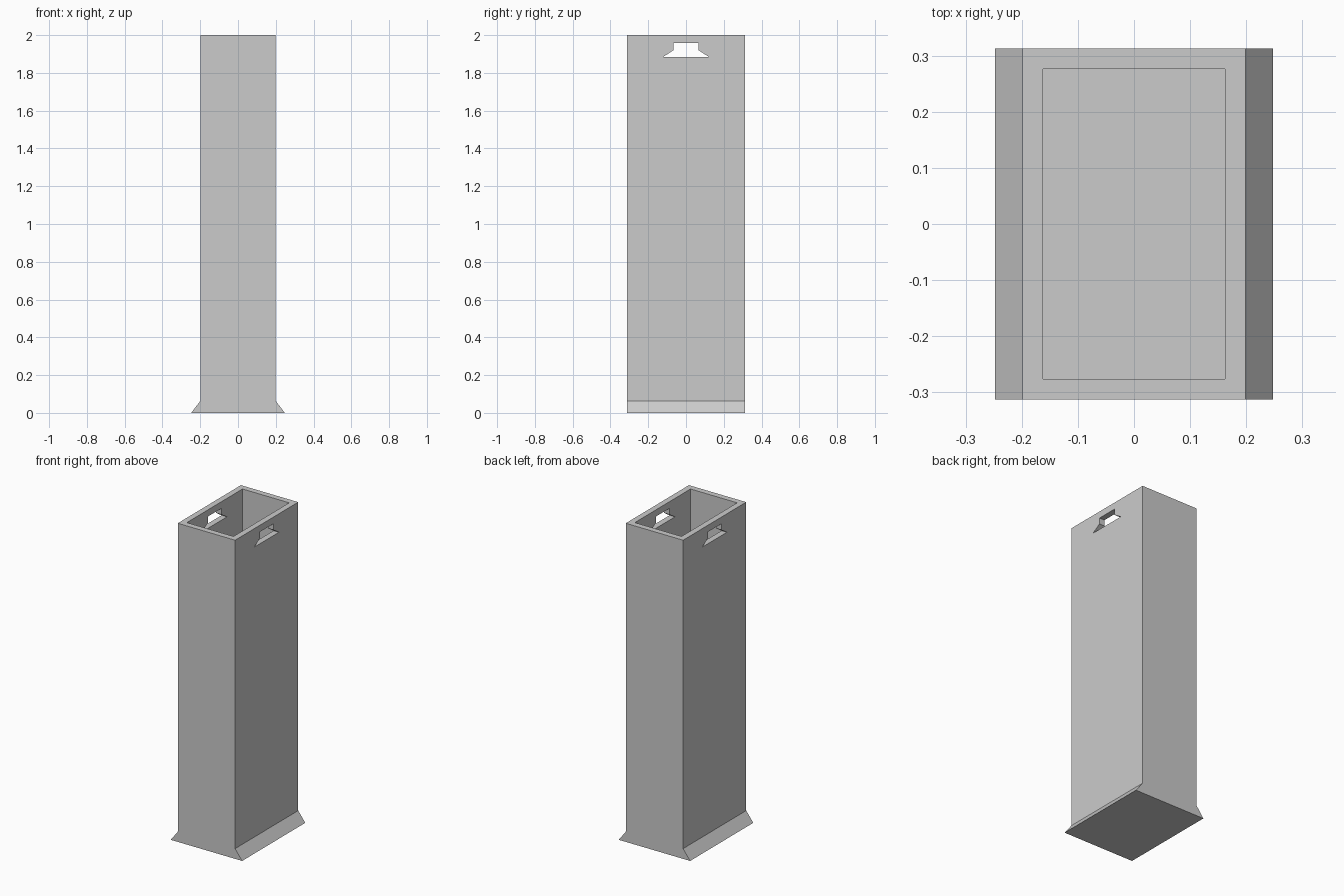
import bpy
import bmesh
from mathutils import Vector

cube = bpy.data.objects.get("Cube")
if cube:
    bpy.data.objects.remove(cube, do_unlink=True)

grey = bpy.data.materials.new("light_grey")
grey.use_nodes = True
colour = (0.6, 0.6, 0.6, 1)
grey.diffuse_color = colour
grey.node_tree.nodes["Principled BSDF"].inputs["Base Color"].default_value = colour

HEIGHT, WIDTH, DEPTH = 2.0, 0.398, 0.626
WALL = 0.037


def prism(name, points, sweep):
    """Closed prism from a loop of 3D points, swept along a vector."""
    bm = bmesh.new()
    face = bm.faces.new([bm.verts.new(p) for p in points])
    swept = bmesh.ops.extrude_face_region(bm, geom=[face])["geom"]
    bmesh.ops.translate(bm, vec=Vector(sweep),
                        verts=[v for v in swept if isinstance(v, bmesh.types.BMVert)])
    bmesh.ops.recalc_face_normals(bm, faces=bm.faces)
    mesh = bpy.data.meshes.new(name)
    bm.to_mesh(mesh)
    bm.free()
    mesh.materials.append(grey)
    obj = bpy.data.objects.new(name, mesh)
    bpy.context.collection.objects.link(obj)
    return obj


def mirrored(half):
    """Close a half profile by mirroring it across its first axis."""
    return half + [(-a, b) for a, b in reversed(half)]


def cut(target, cutter):
    mod = target.modifiers.new("cut", 'BOOLEAN')
    mod.operation, mod.solver, mod.object = 'DIFFERENCE', 'EXACT', cutter
    bpy.context.view_layer.objects.active = target
    bpy.ops.object.modifier_apply(modifier=mod.name)
    bpy.data.objects.remove(cutter, do_unlink=True)


# Tall body with flared foot along both long sides
profile = mirrored([(0.248, 0), (WIDTH / 2, 0.064), (WIDTH / 2, HEIGHT)])
body = prism("bin_body", [(x, -DEPTH / 2, z) for x, z in profile], (0, DEPTH, 0))

# Open-topped cavity
ix, iy = WIDTH / 2 - WALL, DEPTH / 2 - WALL
corners = [(-ix, -iy), (ix, -iy), (ix, iy), (-ix, iy)]
cut(body, prism("cavity_cutter", [(x, y, WALL) for x, y in corners], (0, 0, HEIGHT)))

# Hand holes through both long sides
hole = mirrored([(0.122, 1.884), (0.066, 1.92), (0.066, 1.958)])
cut(body, prism("handle_cutter", [(-0.4, y, z) for y, z in hole], (0.8, 0, 0)))
